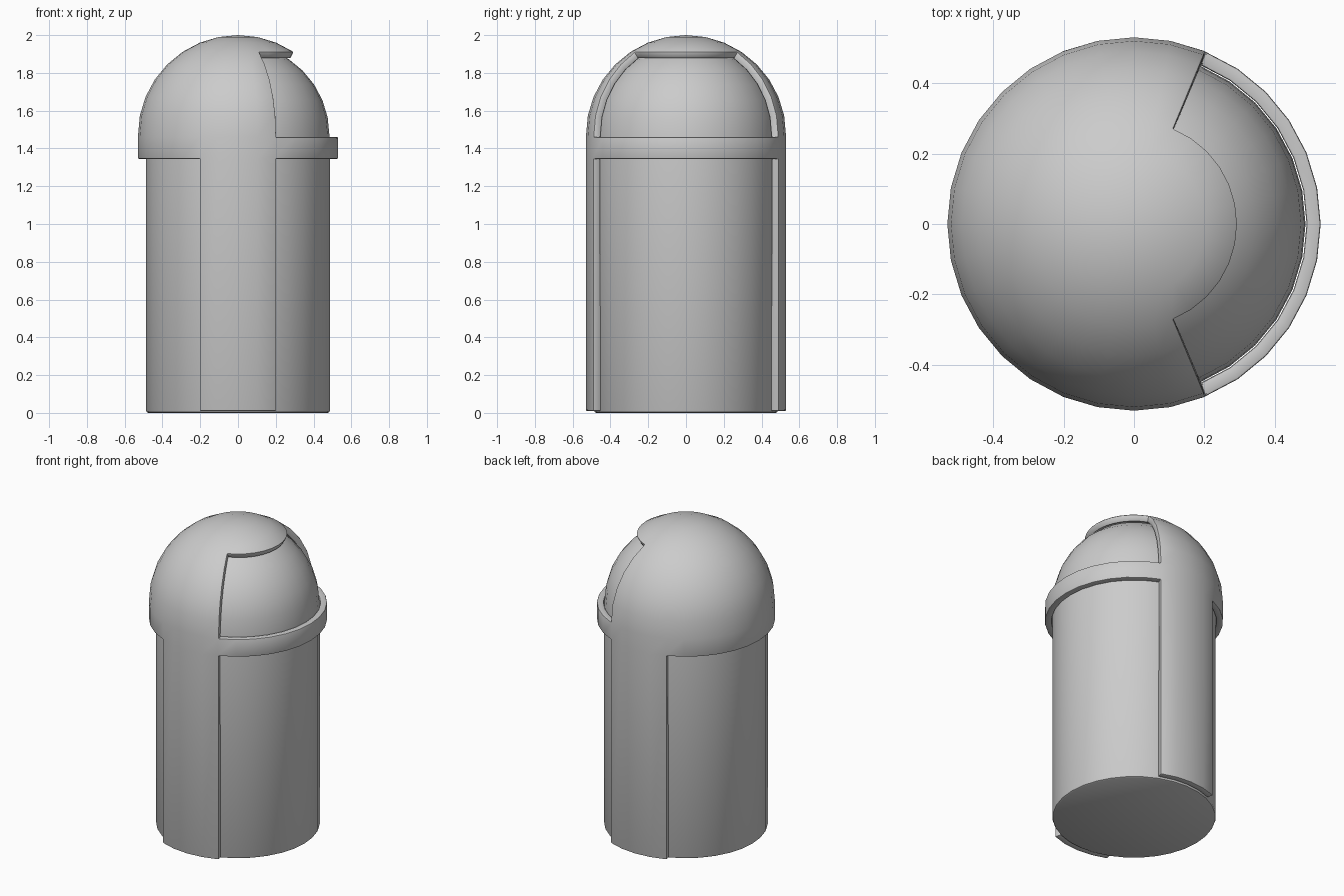
import bpy, bmesh
from math import cos, sin, radians, pi

if "Cube" in bpy.data.objects:
    bpy.data.objects.remove(bpy.data.objects["Cube"])

SEG = 32
DOME_Z = 1.47


def lathe(name, profile, keep=lambda ring, deg: True):
    """Revolve (radius, z) points; keep() picks which quads to build."""
    bm = bmesh.new()
    rings = []
    for r, z in profile:
        if r < 1e-5:
            rings.append([bm.verts.new((0, 0, z))] * SEG)
        else:
            rings.append([bm.verts.new((r * cos(2 * pi * j / SEG), r * sin(2 * pi * j / SEG), z))
                          for j in range(SEG)])
    for i in range(len(rings) - 1):
        for j in range(SEG):
            deg = (j + 0.5) * 360 / SEG
            if not keep(i, min(deg, 360 - deg)):
                continue
            k = (j + 1) % SEG
            quad = [rings[i][j], rings[i][k], rings[i + 1][k], rings[i + 1][j]]
            bm.faces.new(list(dict.fromkeys(quad)))
    bmesh.ops.delete(bm, geom=[v for v in bm.verts if not v.link_faces], context='VERTS')
    bmesh.ops.recalc_face_normals(bm, faces=bm.faces)
    mesh = bpy.data.meshes.new(name)
    bm.to_mesh(mesh)
    bm.free()
    ob = bpy.data.objects.new(name, mesh)
    bpy.context.collection.objects.link(ob)
    return ob


def dome(radius, first):
    pts = [(radius * cos(radians(11.25 * k)), DOME_Z + radius * sin(radians(11.25 * k)))
           for k in range(first, 8)]
    return pts + [(0, DOME_Z + radius)]


def smooth(ob):
    bpy.ops.object.select_all(action='DESELECT')
    ob.select_set(True)
    bpy.context.view_layer.objects.active = ob
    bpy.ops.object.shade_smooth_by_angle(angle=radians(30))


# Inner bin: cylinder with rounded bottom edge and a domed top
inner = lathe("inner_bin", [(0, 0), (0.475, 0), (0.483, 0.004), (0.487, 0.012), (0.487, 1.4)]
              + dome(0.484, 0))
smooth(inner)


# Outer shell: side strips, full band, dome with a front opening
def shell_face(ring, deg):
    if ring == 0:                    # two side strips
        return 67.5 < deg < 112.5
    if 2 <= ring <= 6:               # opening facing +x
        return deg > 67.5
    return True


shell = lathe("outer_shell", [(0.53, 0.01), (0.53, 1.345), (0.53, 1.46)] + dome(0.53, 1), shell_face)
thick = shell.modifiers.new("thickness", 'SOLIDIFY')
thick.thickness = 0.04
thick.offset = -1
bevel = shell.modifiers.new("edges", 'BEVEL')
bevel.width = 0.006
bevel.segments = 2
bevel.limit_method = 'ANGLE'
bevel.angle_limit = radians(40)

# Bake the modifiers so that shading follows the finished edges
bpy.context.view_layer.objects.active = shell
shell.select_set(True)
for m in ("thickness", "edges"):
    bpy.ops.object.modifier_apply(modifier=m)
smooth(shell)
